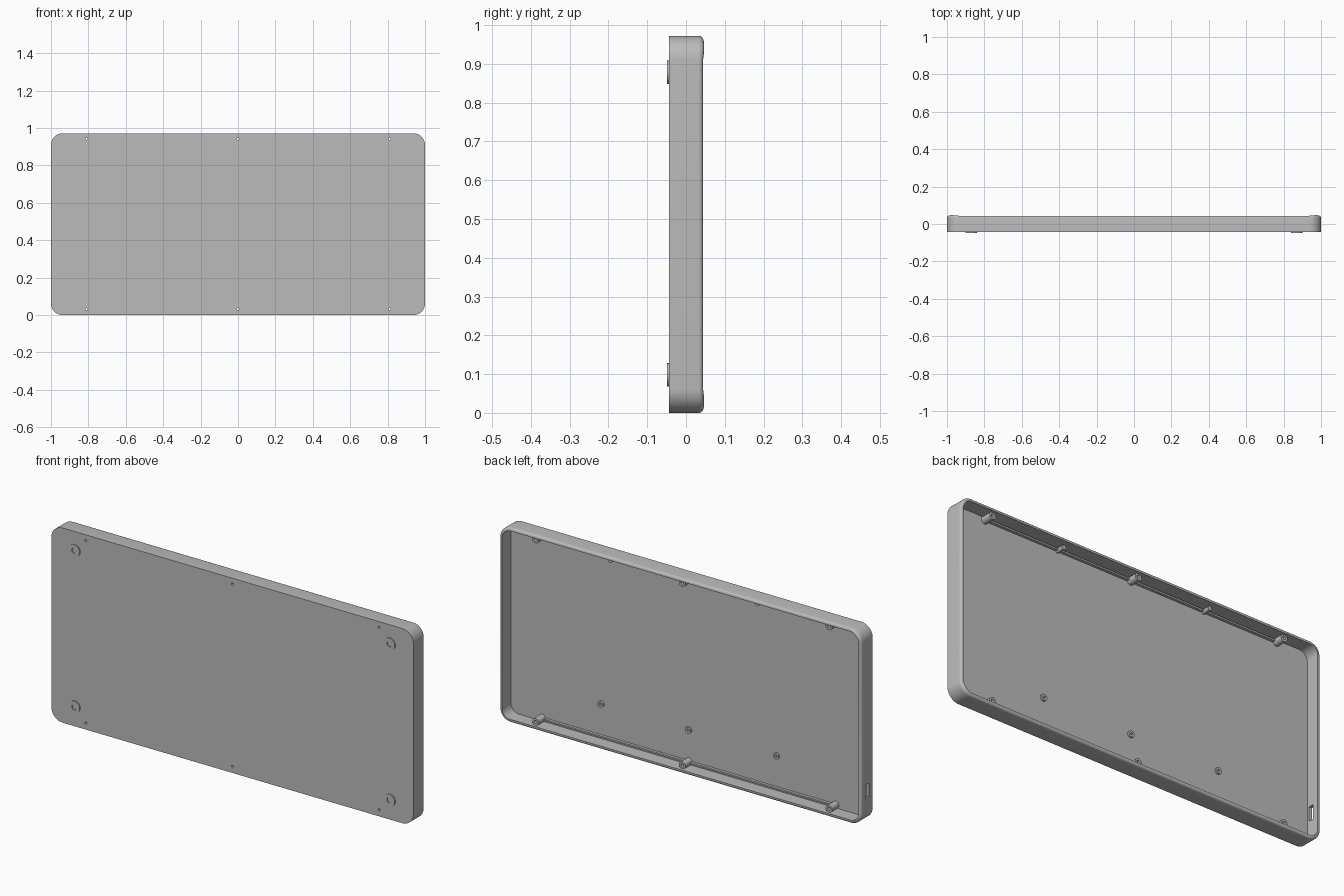
import bpy, bmesh, math
from mathutils import Matrix

if "Cube" in bpy.data.objects:
    bpy.data.objects.remove(bpy.data.objects["Cube"])

W, H = 2.0, 0.972            # outer width and height
FRONT, FLOOR, RIM = -0.044, -0.024, 0.044
WALL, CORNER = 0.016, 0.062
SCREW_X = (-0.81, 0.0, 0.81)
SCREW_Z = (0.032, 0.942)

grey = bpy.data.materials.new("plain grey")
grey.use_nodes = True
grey.diffuse_color = (0.5, 0.5, 0.5, 1)
grey.node_tree.nodes["Principled BSDF"].inputs["Base Color"].default_value = (0.5, 0.5, 0.5, 1)


def finish(name, bm, smooth=True):
    bmesh.ops.recalc_face_normals(bm, faces=bm.faces)
    mesh = bpy.data.meshes.new(name)
    bm.to_mesh(mesh)
    bm.free()
    mesh.materials.append(grey)
    ob = bpy.data.objects.new(name, mesh)
    bpy.context.collection.objects.link(ob)
    if smooth:
        shade(ob)
    return ob


def shade(ob):
    bpy.ops.object.select_all(action='DESELECT')
    ob.select_set(True)
    bpy.context.view_layer.objects.active = ob
    bpy.ops.object.shade_smooth_by_angle(angle=math.radians(35))


def lathe(bm, x, z, profile, closed=False, n=24):
    """Revolve (radius, y) pairs around an axis along y."""
    rings = [[bm.verts.new((x + r * math.cos(math.tau * i / n), y,
                            z + r * math.sin(math.tau * i / n)))
              for i in range(n)] for r, y in profile]
    bridge(bm, rings + rings[:1] if closed else rings)
    if not closed:
        bm.faces.new(rings[0])
        bm.faces.new(rings[-1])


def bridge(bm, rings):
    for a, b in zip(rings, rings[1:]):
        for i in range(len(a)):
            j = (i + 1) % len(a)
            bm.faces.new((a[i], a[j], b[j], b[i]))


def box(bm, lo, hi):
    size = [h - l for l, h in zip(lo, hi)]
    mid = [(h + l) / 2 for l, h in zip(lo, hi)]
    bmesh.ops.create_cube(bm, size=1, matrix=Matrix.Translation(mid) @ Matrix.Diagonal((*size, 1)))


def outline(bm, inset, y, bump=0.0, steps=10):
    """Rounded rectangle loop; bump lifts the rim slightly at the corners."""
    r = CORNER - inset
    loop = []
    for k, (sx, sz) in enumerate(((1, 1), (-1, 1), (-1, -1), (1, -1))):
        for i in range(steps + 1):
            t = i / steps
            a = (k + t) * math.pi / 2
            loop.append(bm.verts.new((sx * (W / 2 - CORNER) + r * math.cos(a),
                                      y + bump * math.sin(math.pi * t),
                                      H / 2 + sz * (H / 2 - CORNER) + r * math.sin(a))))
    return loop


# Shell: flat front, straight walls, rounded back rim, open tray behind
bm = bmesh.new()
fillet, bump = 0.011, 0.003
rings = [outline(bm, 0, FRONT)]
for i in range(6):
    a = i / 5 * math.pi / 2
    rings.append(outline(bm, fillet * (1 - math.cos(a)),
                         RIM - fillet * (1 - math.sin(a)), bump * i / 5))
rings += [outline(bm, WALL, RIM, bump), outline(bm, WALL, FLOOR)]
bridge(bm, rings)
bm.faces.new(rings[0])
bm.faces.new(rings[-1])
shell = finish("tray_shell", bm, smooth=False)

# Cutter: screw holes through the front and the port in the side wall
bm = bmesh.new()
for x in SCREW_X:
    for z in SCREW_Z:
        lathe(bm, x, z, ((0.006, FRONT - 0.02), (0.006, RIM + 0.02)), n=16)
box(bm, (-1.05, -0.014, 0.125), (-0.95, 0.014, 0.195))
cutter = finish("hole_cutter", bm, smooth=False)
cutter.hide_render = True
mod = shell.modifiers.new("holes", 'BOOLEAN')
mod.operation, mod.solver, mod.object = 'DIFFERENCE', 'EXACT', cutter
bpy.context.view_layer.objects.active = shell
bpy.ops.object.modifier_apply(modifier=mod.name)
bpy.data.objects.remove(cutter)
shade(shell)

# Hollow screw posts along the long walls
bm = bmesh.new()
for x in SCREW_X:
    for z in SCREW_Z:
        lathe(bm, x, z, ((0.006, FLOOR - 0.005), (0.018, FLOOR - 0.005),
                         (0.018, 0.03), (0.008, 0.03)), closed=True)
finish("screw_posts", bm)

# Smaller posts between the upper screw posts
bm = bmesh.new()
for x in (-0.405, 0.405):
    lathe(bm, x, SCREW_Z[1], ((0.011, FLOOR - 0.005), (0.011, 0.02)), n=16)
finish("small_upper_posts", bm)

# Thin ribs joining the posts
bm = bmesh.new()
for z in SCREW_Z:
    for x0, x1 in zip(SCREW_X, SCREW_X[1:]):
        box(bm, (x0 + 0.014, FLOOR - 0.005, z - 0.004), (x1 - 0.014, FLOOR + 0.014, z + 0.004))
finish("post_ribs", bm, smooth=False)

# Low studs on the tray floor
bm = bmesh.new()
for x in (-0.485, 0.0, 0.485):
    lathe(bm, x, 0.19, ((0.006, FLOOR - 0.004), (0.016, FLOOR - 0.004),
                        (0.016, FLOOR + 0.009), (0.006, FLOOR + 0.009)), closed=True)
finish("floor_studs", bm)

# Ring feet on the front
bm = bmesh.new()
for x in (-0.87, 0.87):
    for z in (0.098, 0.878):
        lathe(bm, x, z, ((0.014, FRONT + 0.004), (0.03, FRONT + 0.004),
                         (0.03, -0.049), (0.014, -0.049)), closed=True, n=32)
finish("ring_feet", bm)
